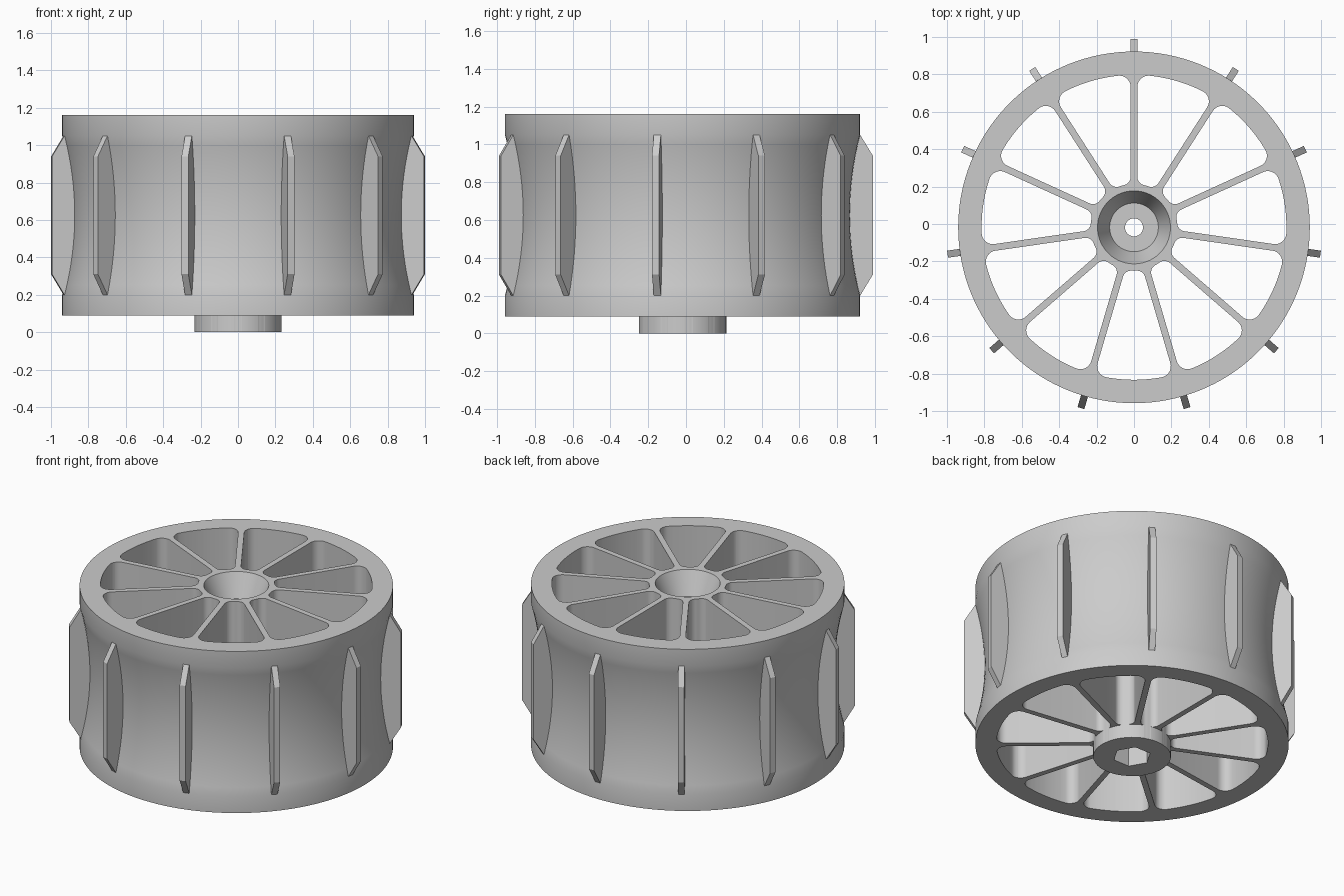
import bpy, bmesh
from math import sin, cos, pi, tau, sqrt, atan2, radians
from mathutils import Matrix, Vector

cube = bpy.data.objects.get("Cube")
if cube:
    bpy.data.objects.remove(cube, do_unlink=True)

COUNT = 11                      # spokes and fins
STEP = tau / COUNT
START = pi / 2                  # first spoke points to the back
CENTRE = Vector((0, -0.018, 0))
RIM_R, WAIST_R = 0.94, 0.885
Z_LOW, Z_HIGH = 0.09, 1.16
BAND_LOW, BAND_HIGH = 0.20, 1.05

grey = bpy.data.materials.new("light grey plastic")
grey.use_nodes = True
grey.diffuse_color = (0.6, 0.6, 0.6, 1)
grey.node_tree.nodes["Principled BSDF"].inputs["Base Color"].default_value = grey.diffuse_color


def finish(name, bm):
    bmesh.ops.recalc_face_normals(bm, faces=bm.faces)
    mesh = bpy.data.meshes.new(name)
    bm.to_mesh(mesh)
    bm.free()
    mesh.materials.append(grey)
    obj = bpy.data.objects.new(name, mesh)
    obj.location = CENTRE
    bpy.context.collection.objects.link(obj)
    return obj


def select_only(obj):
    bpy.ops.object.select_all(action="DESELECT")
    obj.select_set(True)
    bpy.context.view_layer.objects.active = obj


def prism(bm, points, offset):
    """Extrude a closed outline along a vector."""
    face = bm.faces.new([bm.verts.new(p) for p in points])
    moved = bmesh.ops.extrude_face_region(bm, geom=[face])["geom"]
    bmesh.ops.translate(bm, vec=offset, verts=[v for v in moved if isinstance(v, bmesh.types.BMVert)])


def lathe(bm, profile, segments):
    rings = []
    for i in range(segments):
        a = tau * i / segments
        rings.append([bm.verts.new((r * cos(a), r * sin(a), z)) for r, z in profile])
    n = len(profile)
    for i, ring in enumerate(rings):
        after = rings[(i + 1) % segments]
        for j in range(n):
            k = (j + 1) % n
            bm.faces.new((ring[j], after[j], after[k], ring[k]))


def arc(centre, radius, a0, a1, steps):
    return [(centre[0] + radius * cos(a0 + (a1 - a0) * i / steps),
             centre[1] + radius * sin(a0 + (a1 - a0) * i / steps)) for i in range(steps + 1)]


def window_outline():
    """Rounded opening between two neighbouring spokes, first spoke along x."""
    outer, inner, half_spoke = 0.815, 0.232, 0.018
    big, small = 0.06, 0.045
    h1, h2 = half_spoke + big, half_spoke + small
    c1 = (sqrt((outer - big) ** 2 - h1 ** 2), h1)
    c2 = (sqrt((inner + small) ** 2 - h2 ** 2), h2)
    t1, t2 = atan2(c1[1], c1[0]), atan2(c2[1], c2[0])
    half = arc(c2, small, t2 + pi, 3 * pi / 2, 8)
    half += arc(c1, big, -pi / 2, t1, 8)
    half += arc((0, 0), outer, t1, STEP / 2, 5)[1:]
    # mirror about the middle of the opening
    c, s = cos(STEP), sin(STEP)
    mirrored = [(x * c + y * s, x * s - y * c) for x, y in reversed(half[:-1])]
    bridge = arc((0, 0), inner, STEP - t2, t2, 4)[1:-1]
    return half + mirrored + bridge


# Turned body: hub boss, bore, conical recess, rim and hollow tread
profile = [(0.048, 0), (0.233, 0), (0.233, Z_LOW), (RIM_R, Z_LOW)]
mid, reach = (BAND_LOW + BAND_HIGH) / 2, (BAND_HIGH - BAND_LOW) / 2
for i in range(17):
    t = i / 8 - 1
    profile.append((WAIST_R + (RIM_R - WAIST_R) * t * t, mid + reach * t))
profile += [(RIM_R, Z_HIGH), (0.195, Z_HIGH), (0.13, 1.01), (0.048, 1.01)]
bm = bmesh.new()
lathe(bm, profile, 12 * COUNT)
wheel = finish("wheel_body", bm)

# Cutter: spoke openings and a hexagonal shaft socket below
bm = bmesh.new()
outline = window_outline()
for k in range(COUNT):
    turn = Matrix.Rotation(START + k * STEP, 3, "Z")
    prism(bm, [turn @ Vector((x, y, -0.1)) for x, y in outline], Vector((0, 0, 1.5)))
prism(bm, [(0.115 * cos(i * pi / 3), 0.115 * sin(i * pi / 3), -0.1) for i in range(6)],
      Vector((0, 0, 0.55)))
cutter = finish("opening_cutter", bm)
cutter.hide_render = True

cut = wheel.modifiers.new("openings", "BOOLEAN")
cut.operation = "DIFFERENCE"
cut.solver = "EXACT"
cut.object = cutter
select_only(wheel)
bpy.ops.object.modifier_apply(modifier=cut.name)
bpy.data.objects.remove(cutter, do_unlink=True)
bpy.ops.object.shade_smooth_by_angle(angle=radians(25))

# Chamfered grip fins around the tread
FIN = [(0.86, BAND_LOW), (RIM_R, BAND_LOW), (1.007, 0.31),
       (1.007, 0.94), (RIM_R, BAND_HIGH), (0.86, BAND_HIGH)]
bm = bmesh.new()
for k in range(COUNT):
    turn = Matrix.Rotation(START + k * STEP, 3, "Z")
    prism(bm, [turn @ Vector((r, -0.019, z)) for r, z in FIN], turn @ Vector((0, 0.038, 0)))
finish("grip_fins", bm)
